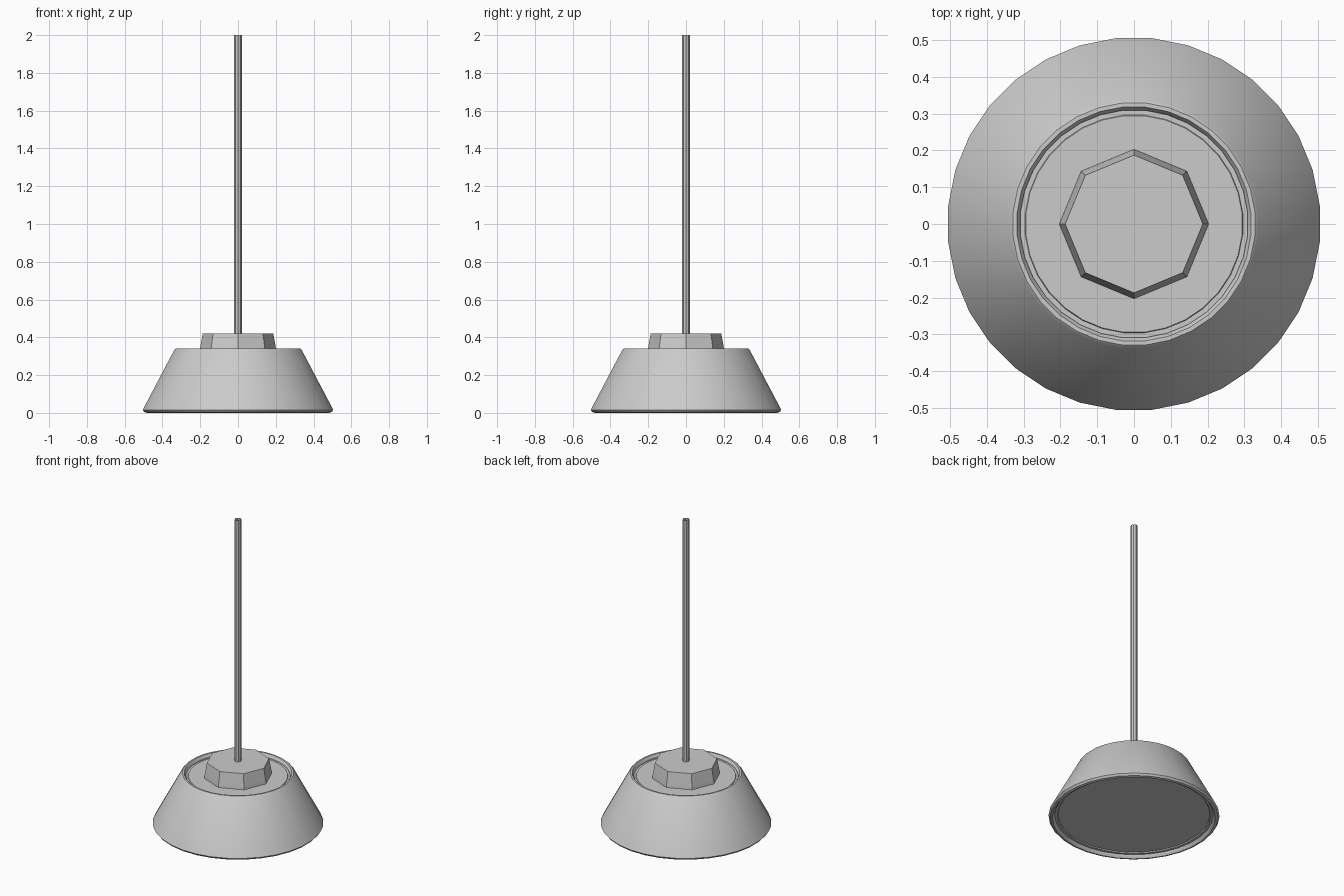
import bpy
from math import pi, sin, cos

if "Cube" in bpy.data.objects:
    bpy.data.objects.remove(bpy.data.objects["Cube"])


def lathe(name, profile, sides, offset=0.0, cap_start=True, cap_end=True, smooth=None):
    """Revolve (radius, z) points, listed bottom to top, about z."""
    verts, faces = [], []
    for r, z in profile:
        for i in range(sides):
            a = 2 * pi * i / sides + offset
            verts.append((r * cos(a), r * sin(a), z))
    for k in range(len(profile) - 1):
        for i in range(sides):
            j = (i + 1) % sides
            faces.append((k * sides + i, k * sides + j,
                          (k + 1) * sides + j, (k + 1) * sides + i))
    if cap_start:
        faces.append(tuple(reversed(range(sides))))
    if cap_end:
        n = (len(profile) - 1) * sides
        faces.append(tuple(range(n, n + sides)))
    mesh = bpy.data.meshes.new(name)
    mesh.from_pydata(verts, [], faces)
    mesh.update()
    obj = bpy.data.objects.new(name, mesh)
    bpy.context.collection.objects.link(obj)
    if smooth:
        bpy.ops.object.select_all(action='DESELECT')
        obj.select_set(True)
        bpy.context.view_layer.objects.active = obj
        bpy.ops.object.shade_smooth_by_angle(angle=smooth)
    return obj


SIDES = 32
HALF = pi / SIDES  # flat sides face the axes

# Conical shade with bevelled rims and recessed plates at both ends
lathe("shade", [
    (0.450, 0.026), (0.455, 0.020), (0.470, 0.020), (0.476, 0.008),
    (0.484, 0.000), (0.498, 0.004), (0.507, 0.016),
    (0.338, 0.335), (0.330, 0.342), (0.319, 0.342),
    (0.310, 0.327), (0.310, 0.318), (0.297, 0.318), (0.295, 0.322),
], SIDES, HALF, smooth=pi / 6)

# Octagonal cap
lathe("cap", [(0.203, 0.322), (0.201, 0.34), (0.187, 0.42)], 8)

# Hanging cord, open at the top
lathe("cord", [(0.02, 0.42), (0.02, 2.0)], 8, cap_start=False, cap_end=False)
